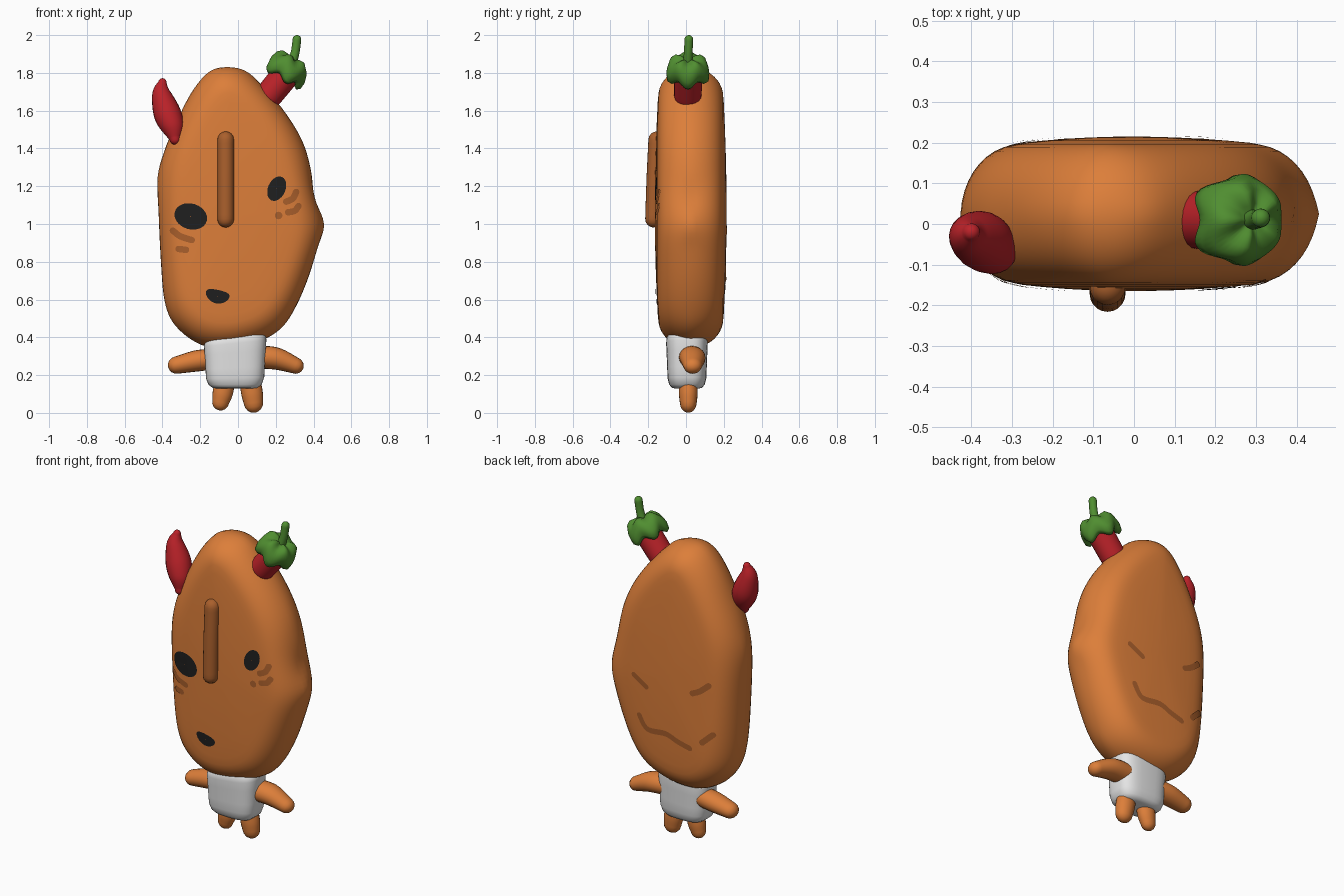
import bpy, bmesh, math
from mathutils import Vector
from mathutils.bvhtree import BVHTree

cube = bpy.data.objects.get("Cube")
if cube:
    bpy.data.objects.remove(cube, do_unlink=True)


def material(name, r, g, b):
    m = bpy.data.materials.new(name)
    m.use_nodes = True
    m.diffuse_color = (r, g, b, 1)
    m.node_tree.nodes["Principled BSDF"].inputs["Base Color"].default_value = (r, g, b, 1)
    return m


ORANGE = material("orange skin", 0.72, 0.21, 0.042)
BROWN = material("brown", 0.40, 0.115, 0.025)
BLACK = material("black", 0.014, 0.014, 0.014)
RED = material("pepper red", 0.50, 0.016, 0.022)
GREEN = material("leaf green", 0.08, 0.27, 0.03)
WHITE = material("white cloth", 0.78, 0.78, 0.78)


def spline(pts, steps, closed=False):
    """Catmull-Rom curve through points of any dimension."""
    pts = [Vector(p) for p in pts]
    n = len(pts)
    at = (lambda i: pts[i % n]) if closed else (lambda i: pts[max(0, min(n - 1, i))])
    out = []
    for i in range(n if closed else n - 1):
        a, b, c, d = at(i - 1), at(i), at(i + 1), at(i + 2)
        for k in range(steps):
            t = k / steps
            out.append(0.5 * (2 * b + (c - a) * t + (2 * a - 5 * b + 4 * c - d) * t * t
                              + (3 * b - a - 3 * c + d) * t ** 3))
    return out if closed else out + [pts[-1]]


def grid_mesh(name, rows, mat, wrap=True, caps=True, facing=0):
    """Skin rows of points; optionally close the rings and cap the ends."""
    bm = bmesh.new()
    vs = [[bm.verts.new(p) for p in row] for row in rows]
    n = len(vs[0])
    for r, s in zip(vs, vs[1:]):
        for j in range(n if wrap else n - 1):
            k = (j + 1) % n
            bm.faces.new((r[j], r[k], s[k], s[j]))
    if caps:
        bm.faces.new(vs[0])
        bm.faces.new(vs[-1])
    bmesh.ops.recalc_face_normals(bm, faces=bm.faces)
    if facing:
        bm.normal_update()
        if sum(f.normal.y for f in bm.faces) * facing < 0:
            bmesh.ops.reverse_faces(bm, faces=bm.faces)
    for f in bm.faces:
        f.smooth = True
    me = bpy.data.meshes.new(name)
    bm.to_mesh(me)
    bm.free()
    me.materials.append(mat)
    ob = bpy.data.objects.new(name, me)
    bpy.context.collection.objects.link(ob)
    return ob


def tube(name, pts, mat, depth=1.0, sides=20, round_ends=True):
    """Tapered tube through (x, y, z, radius) points with rounded ends."""
    path = spline(pts, 6)
    pos = [Vector(p[:3]) for p in path]
    tan = [(pos[min(i + 1, len(pos) - 1)] - pos[max(i - 1, 0)]).normalized() for i in range(len(pos))]
    stations = [(p, t, q[3]) for p, t, q in zip(pos, tan, path)]
    if round_ends:
        def end(i, sign):
            return [(pos[i] + tan[i] * sign * path[i][3] * math.sin(a), tan[i], path[i][3] * math.cos(a))
                    for a in (0.4, 0.8, 1.15, 1.45)]
        stations = end(0, -1)[::-1] + stations + end(-1, 1)
    rows = []
    for p, t, r in stations:
        u = t.cross(Vector((0, 1, 0))).normalized()
        v = u.cross(t) * depth
        rows.append([p + r * (u * math.cos(a) + v * math.sin(a))
                     for a in (2 * math.pi * j / sides for j in range(sides))])
    return grid_mesh(name, rows, mat)


# Head: lumpy outline, inset step by step towards a gently domed face on both sides
OUTLINE = [(-0.07, 1.83), (0.04, 1.81), (0.14, 1.72), (0.25, 1.59), (0.34, 1.44), (0.385, 1.29),
           (0.405, 1.14), (0.455, 1.0), (0.42, 0.87), (0.37, 0.71), (0.31, 0.57), (0.24, 0.46),
           (0.14, 0.39), (0, 0.35), (-0.14, 0.345), (-0.25, 0.39), (-0.345, 0.48), (-0.39, 0.6),
           (-0.408, 0.8), (-0.42, 1.05), (-0.425, 1.25), (-0.385, 1.4), (-0.33, 1.53),
           (-0.25, 1.69), (-0.16, 1.8)]
MID = 0.025


def inset(ring, dist):
    n = len(ring)
    out = []
    for i in range(n):
        t = (ring[(i + 1) % n] - ring[i - 1]).normalized()
        out.append(ring[i] + Vector((t.y, -t.x)) * dist)
    for _ in range(4):
        out = [(out[i - 1] + out[i] * 2 + out[(i + 1) % n]) / 4 for i in range(n)]
    return out


ring = spline(OUTLINE, 5, closed=True)
half, last = [(ring, 0.0)], 0.0
for k in range(1, 10):
    a = k / 10 * math.pi / 2
    d = 0.145 * (1 - math.cos(a) ** 0.95)
    ring = inset(ring, d - last)
    last = d
    half.append((ring, 0.172 * math.sin(a) ** 0.95))
centre = sum(ring, Vector((0, 0))) / len(ring)
for s in (0.92, 0.75, 0.55, 0.35, 0.15, 0.03):
    half.append(([centre + (p - centre) * s for p in ring], 0.172 + 0.018 * (1 - s * s)))
layers = [(r, -y) for r, y in half[:0:-1]] + half
head = grid_mesh("head", [[(p.x, MID + y, p.y) for p in r] for r, y in layers], ORANGE)
surface = BVHTree.FromPolygons([v.co for v in head.data.vertices],
                               [p.vertices for p in head.data.polygons])


def on_head(x, z, side):
    hit = surface.ray_cast(Vector((x, 2 * side, z)), Vector((0, -side, 0)))[0]
    y = hit.y if hit else MID
    return (x, y + side * 0.005, z)


def spot(name, x, z, rx, rz, tilt, bend=0.0, mat=BLACK):
    """Thin oval plate lying on the front of the head."""
    rows = []
    for s in (0.03, 0.35, 0.7, 1.0):
        row = []
        for j in range(28):
            a = 2 * math.pi * j / 28
            u, v = s * rx * math.cos(a), s * rz * math.sin(a)
            v += bend * u * u / rx
            row.append(on_head(x + u * math.cos(tilt) - v * math.sin(tilt),
                               z + u * math.sin(tilt) + v * math.cos(tilt), -1))
        rows.append(row)
    ob = grid_mesh(name, rows, mat, caps=False, facing=-1)
    return ob


def stroke(name, pts, side, width=0.017):
    """Thin round-ended painted line lying on the head."""
    path = spline(pts, 8)
    t0, t1 = (path[1] - path[0]).normalized(), (path[-1] - path[-2]).normalized()
    ends = [(0.98, 0.2), (0.8, 0.6), (0.45, 0.89)]
    st = [(path[0] - t0 * width * e, t0, w) for e, w in ends]
    for i, p in enumerate(path):
        st.append((p, (path[min(i + 1, len(path) - 1)] - path[max(i - 1, 0)]).normalized(), 1))
    st += [(path[-1] + t1 * width * e, t1, w) for e, w in ends[::-1]]
    rows = [[on_head(p.x - t.y * width * w * k, p.y + t.x * width * w * k, side) for k in (-1, 0, 1)]
            for p, t, w in st]
    grid_mesh(name, rows, BROWN, wrap=False, caps=False, facing=side)


# Face
spot("right_eye", -0.25, 1.04, 0.088, 0.068, -0.3)
spot("left_eye", 0.205, 1.187, 0.068, 0.046, 1.15)
spot("mouth", -0.11, 0.615, 0.064, 0.036, -0.22, bend=0.2)
spot("left_freckle", 0.215, 1.045, 0.02, 0.02, 0, mat=BROWN)
tube("nose_ridge", [(-0.065, -0.172, 1.026, 0.044), (-0.065, -0.165, 1.24, 0.044),
                    (-0.065, -0.155, 1.446, 0.044)], BROWN)
stroke("right_cheek_upper", [(-0.345, 0.965), (-0.305, 0.935), (-0.245, 0.915)], -1)
stroke("right_cheek_lower", [(-0.315, 0.868), (-0.275, 0.863)], -1)
stroke("left_cheek_lower", [(0.265, 1.062), (0.3, 1.07), (0.32, 1.095)], -1)
stroke("left_cheek_upper", [(0.255, 1.118), (0.29, 1.135), (0.308, 1.17)], -1)

# Creases on the back
stroke("back_crease_left", [(0.205, 1.01), (0.12, 0.96)], 1)
stroke("back_crease_right", [(-0.19, 1.0), (-0.24, 1.025), (-0.295, 1.07)], 1)
stroke("back_crease_long", [(0.17, 0.77), (0.115, 0.7), (-0.01, 0.705), (-0.09, 0.678), (-0.17, 0.657)], 1)
stroke("back_crease_low", [(-0.25, 0.71), (-0.315, 0.77)], 1)

# Shirt: soft squared loft
rows = []
for z, s in ((0.128, 0.55), (0.133, 0.74), (0.15, 0.87), (0.185, 0.95), (0.24, 0.97),
             (0.32, 1), (0.37, 1.02), (0.395, 1), (0.41, 0.92), (0.415, 0.7)):
    row = []
    for j in range(40):
        a = 2 * math.pi * j / 40
        c, q = math.cos(a), math.sin(a)
        x = -0.015 + 0.162 * s * math.copysign(abs(c) ** 0.65, c)
        y = 0.005 + 0.108 * s * math.copysign(abs(q) ** 0.65, q)
        row.append((x, y, z + 0.12 * x * (z - 0.13) / 0.28))
    rows.append(row)
grid_mesh("shirt", rows, WHITE)

# Limbs
tube("right_arm", [(-0.13, 0.03, 0.285, 0.055), (-0.22, 0.035, 0.275, 0.056), (-0.325, 0.035, 0.253, 0.046)],
     ORANGE, depth=1.15)
tube("left_arm", [(0.1, 0.03, 0.295, 0.06), (0.2, 0.035, 0.288, 0.059), (0.305, 0.035, 0.25, 0.043)],
     ORANGE, depth=1.15)
tube("right_leg", [(-0.07, 0.012, 0.16, 0.054), (-0.082, 0.012, 0.1, 0.053), (-0.092, 0.012, 0.058, 0.045)],
     ORANGE, depth=0.87)
tube("left_leg", [(0.065, 0.012, 0.16, 0.056), (0.075, 0.012, 0.1, 0.057), (0.082, 0.012, 0.052, 0.051)],
     ORANGE, depth=0.87)

# Pepper tip poking out on one side
tube("pepper_tip", [(-0.4, -0.02, 1.75, 0.022), (-0.405, -0.028, 1.69, 0.05), (-0.376, -0.04, 1.59, 0.072),
                    (-0.345, -0.065, 1.51, 0.061), (-0.333, -0.085, 1.45, 0.03)], RED)

# Pepper stump, leafy cap and stalk on the other side
tube("pepper_stump", [(0.155, 0.01, 1.672, 0.07), (0.17, 0.01, 1.69, 0.073), (0.26, 0.01, 1.80, 0.075)],
     RED, round_ends=False)
axis = Vector((0.5, 0, 0.86)).normalized()
side = Vector((0, 1, 0))
across = side.cross(axis)
rows = []
for r, h in ((0.004, 0.052), (0.04, 0.064), (0.075, 0.06), (0.1, 0.035), (0.111, -0.002),
             (0.108, -0.04), (0.09, -0.058), (0.07, -0.045), (0.05, -0.01)):
    row = []
    for j in range(50):
        a = 2 * math.pi * j / 50
        lobe = math.cos(5 * a)
        rr = r * (1 + 0.05 * lobe)
        row.append(Vector((0.262, 0.01, 1.822)) + axis * (h - 0.016 * lobe * r / 0.1)
                   + (across * math.cos(a) + side * math.sin(a)) * rr)
    rows.append(row)
grid_mesh("pepper_cap", rows, GREEN)
tube("pepper_stalk", [(0.285, 0.01, 1.85, 0.026), (0.303, 0.012, 1.91, 0.023), (0.312, 0.015, 1.977, 0.023)], GREEN)
